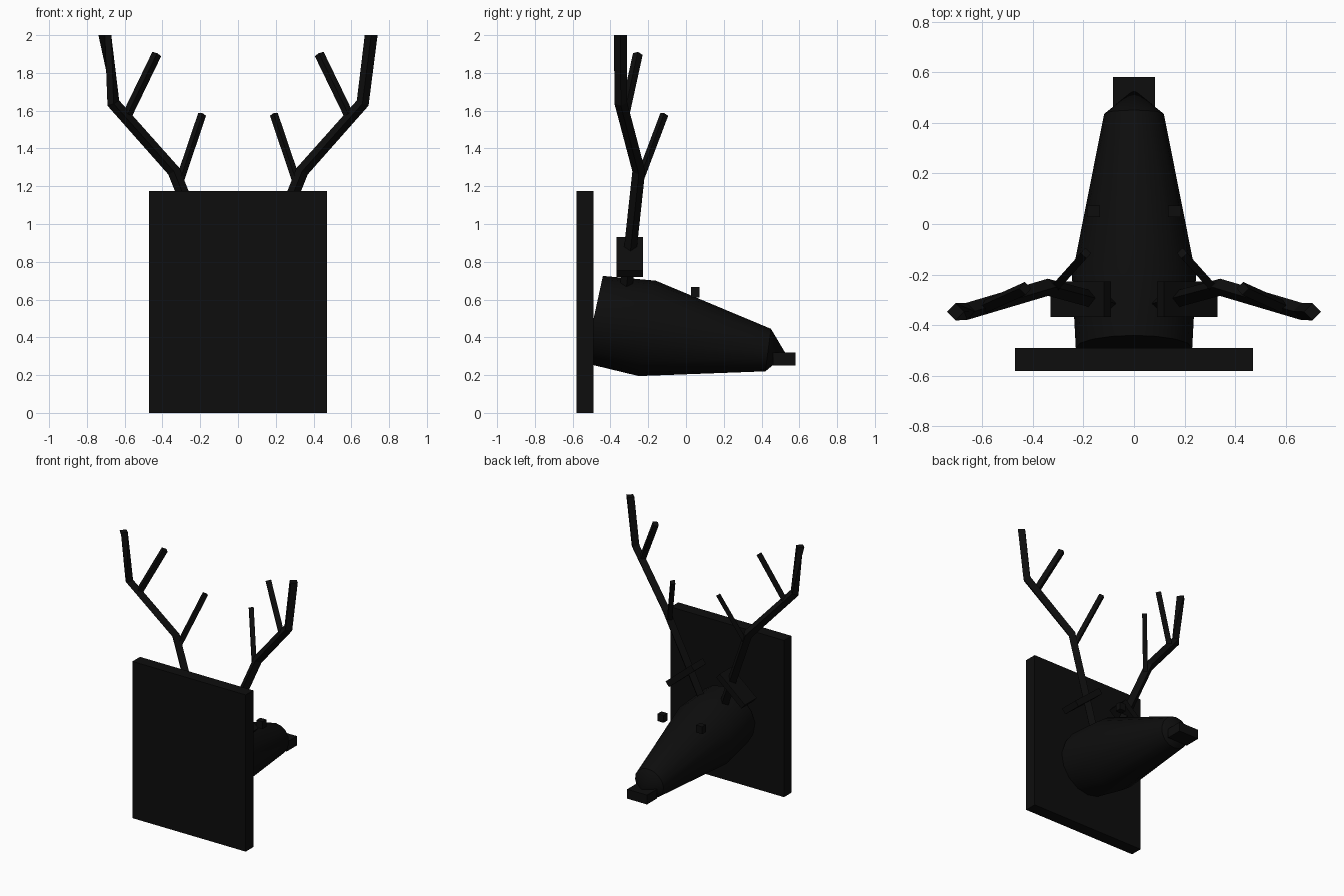
import bpy, bmesh, math
from mathutils import Vector, Matrix

if "Cube" in bpy.data.objects:
    bpy.data.objects.remove(bpy.data.objects["Cube"])

black = bpy.data.materials.new("matte_black")
black.diffuse_color = (0.004, 0.004, 0.004, 1)
black.use_nodes = True
black.node_tree.nodes["Principled BSDF"].inputs["Base Color"].default_value = black.diffuse_color


def finish(name, bm):
    bmesh.ops.recalc_face_normals(bm, faces=bm.faces)
    me = bpy.data.meshes.new(name)
    bm.to_mesh(me)
    bm.free()
    me.materials.append(black)
    ob = bpy.data.objects.new(name, me)
    bpy.context.collection.objects.link(ob)
    return ob


def box(name, centre, size, tilt=0):
    bm = bmesh.new()
    m = (Matrix.Translation(centre) @ Matrix.Rotation(tilt, 4, 'Y')
         @ Matrix.Diagonal((*size, 1)))
    bmesh.ops.create_cube(bm, size=1, matrix=m)
    return finish(name, bm)


def bridge(bm, rings, last_shift=0):
    n = len(rings[0])
    for k, (a, b) in enumerate(zip(rings, rings[1:])):
        s = last_shift if k == len(rings) - 2 else 0
        for i in range(n):
            bm.faces.new((a[i], a[(i + 1) % n], b[(i + 1 + s) % n], b[(i + s) % n]))


def tube(name, pts, radius, last_shift=0):
    """Four-sided branch with mitred joints."""
    pts = [Vector(p) for p in pts]
    bm = bmesh.new()
    rings = []
    for i, p in enumerate(pts):
        d = (p - pts[max(i - 1, 0)]).normalized() + (pts[min(i + 1, len(pts) - 1)] - p).normalized()
        if i == len(pts) - 1 and len(pts) > 2:
            d = Vector((0, 0, 1))
        d.normalize()
        u = Vector((0, 1, 0))
        u = (u - d * u.dot(d)).normalized()
        v = d.cross(u)
        rings.append([bm.verts.new(p + radius * q) for q in (u, v, -u, -v)])
    bridge(bm, rings, last_shift)
    bm.faces.new(rings[0])
    bm.faces.new(rings[-1])
    return finish(name, bm)


# wall plaque
box("plaque", (0, -0.535, 0.5875), (0.94, 0.09, 1.175))

# head: leaning oval rings (bottom y, bottom z, top y, top z, half width)
N = 16
bm = bmesh.new()
rings = []
for yb, zb, yt, zt, w in ((-0.54, 0.265, -0.44, 0.725, 0.23),
                          (-0.25, 0.195, -0.16, 0.70, 0.245),
                          (0.42, 0.22, 0.45, 0.445, 0.118)):
    ring = []
    for i in range(N):
        a = 2 * math.pi * i / N
        t = (1 + math.sin(a)) / 2
        ring.append(bm.verts.new((w * math.cos(a), yb + (yt - yb) * t, zb + (zt - zb) * t)))
    rings.append(ring)
bridge(bm, rings)
bm.faces.new(rings[0])
tip = bm.verts.new((0, 0.53, 0.31))
for i in range(N):
    bm.faces.new((rings[-1][i], rings[-1][(i + 1) % N], tip))
head = finish("head", bm)
bpy.context.view_layer.objects.active = head
head.select_set(True)
bpy.ops.object.shade_smooth_by_angle(angle=math.radians(30))

# nose
box("nose", (0, 0.52, 0.285), (0.165, 0.12, 0.07))

# paired parts
for side, s in (("left", -1), ("right", 1)):
    box("eye_" + side, (s * 0.16, 0.05, 0.638), (0.05, 0.045, 0.055))
    box("ear_" + side, (s * 0.21, -0.298, 0.825), (0.275, 0.14, 0.045), s * 0.7)
    tube("antler_" + side,
         [(s * x, y, z) for x, y, z in ((0.10, -0.315, 0.68), (0.34, -0.25, 1.28),
                                        (0.66, -0.345, 1.64), (0.705, -0.347, 2.0))],
         0.034, 1 if s < 0 else 0)
    tube("upper_tine_" + side, [(s * 0.585, -0.325, 1.58), (s * 0.43, -0.255, 1.90)], 0.026)
    tube("lower_tine_" + side, [(s * 0.315, -0.255, 1.21), (s * 0.19, -0.115, 1.58)], 0.022)
